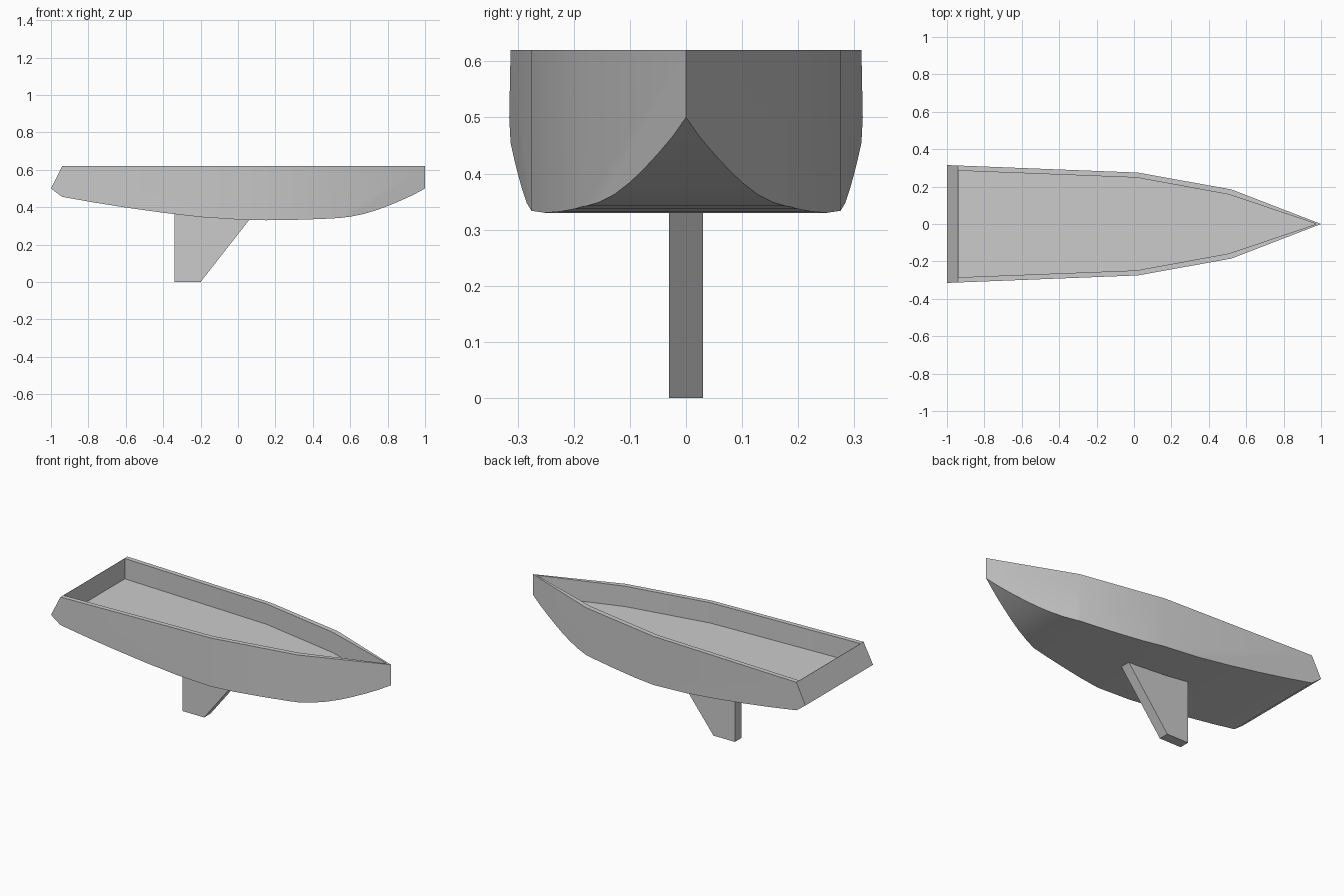
import bpy
import math

if "Cube" in bpy.data.objects:
    bpy.data.objects.remove(bpy.data.objects["Cube"], do_unlink=True)

grey = bpy.data.materials.new("plain grey")
grey.use_nodes = True
colour = (0.6, 0.6, 0.6, 1)
grey.diffuse_color = colour
grey.node_tree.nodes["Principled BSDF"].inputs["Base Color"].default_value = colour


def prism(name, outline, low, high, axis):
    """Extrude an outline along z (plan outline) or y (side profile)."""
    def place(a, b, c):
        return (a, b, c) if axis == "z" else (a, c, b)
    n = len(outline)
    verts = [place(a, b, c) for c in (low, high) for a, b in outline]
    faces = [list(range(n))[::-1], list(range(n, 2 * n))]
    faces += [[i, (i + 1) % n, (i + 1) % n + n, i + n] for i in range(n)]
    if axis == "y":
        faces = [f[::-1] for f in faces]
    mesh = bpy.data.meshes.new(name)
    mesh.from_pydata(verts, [], faces)
    mesh.materials.append(grey)
    obj = bpy.data.objects.new(name, mesh)
    bpy.context.collection.objects.link(obj)
    return obj


def plan(half, tip):
    """Close a half outline (stern to bow) by mirroring it."""
    return [(x, -y) for x, y in half] + [(tip, 0)] + [(x, y) for x, y in half[::-1]]


def cut(obj, cutter, operation):
    mod = obj.modifiers.new("cut", "BOOLEAN")
    mod.operation, mod.solver, mod.object = operation, "EXACT", cutter
    select(obj)
    bpy.ops.object.modifier_apply(modifier=mod.name)
    bpy.data.objects.remove(cutter, do_unlink=True)


def select(obj):
    bpy.ops.object.select_all(action="DESELECT")
    obj.select_set(True)
    bpy.context.view_layer.objects.active = obj


# Hull: plan outline trimmed to the curved side profile
hull = prism("hull", plan([(-1.05, 0.317), (0.02, 0.275), (0.52, 0.185)], 1), 0.2, 0.8, "z")
bottom = [(-1, 0.5), (-0.94, 0.455), (-0.77, 0.425), (-0.6, 0.398), (-0.4, 0.37),
          (-0.2, 0.347), (0, 0.334), (0.15, 0.33), (0.3, 0.332), (0.45, 0.337),
          (0.54, 0.342), (0.6, 0.349), (0.67, 0.363), (0.74, 0.384), (0.8, 0.406),
          (0.87, 0.435), (0.94, 0.467), (1, 0.5), (1.04, 0.522)]
cut(hull, prism("profile", bottom + [(1.04, 0.62), (-0.94, 0.62)], -0.5, 0.5, "y"), "INTERSECT")

# Open deck: recessed well with a thin rim
well = plan([(-0.938, 0.285), (0.015, 0.248), (0.51, 0.157)], 0.975)
cut(hull, prism("well", well, 0.5, 0.75, "z"), "DIFFERENCE")
select(hull)
bpy.ops.object.shade_smooth_by_angle(angle=math.radians(30))

# Fin under the hull
prism("keel_fin", [(-0.34, 0), (-0.2, 0), (0.07, 0.345), (-0.34, 0.375)], -0.03, 0.03, "y")
